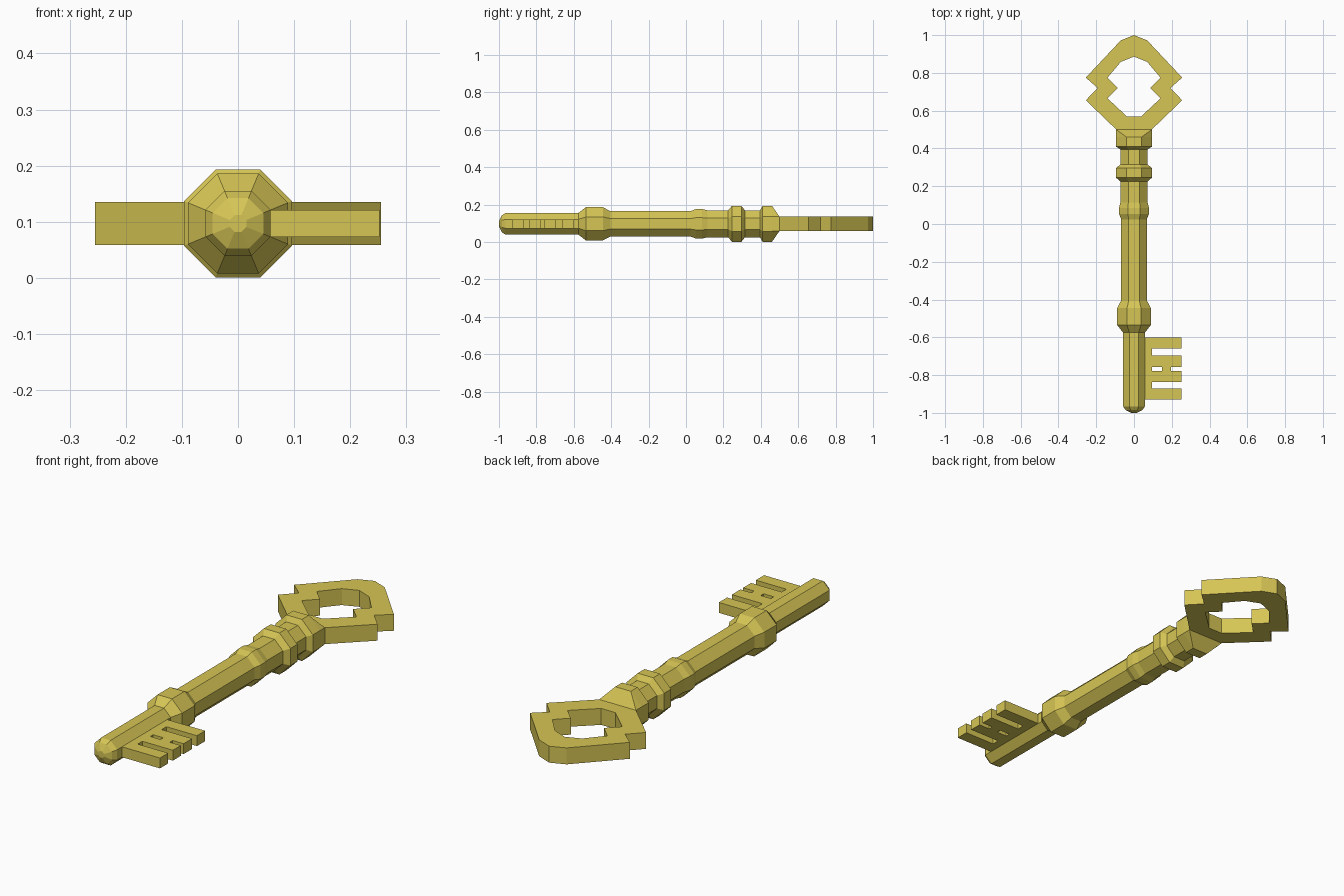
import bpy, bmesh, math

cube = bpy.data.objects.get("Cube")
if cube:
    bpy.data.objects.remove(cube, do_unlink=True)

gold = bpy.data.materials.new("old gold")
gold.use_nodes = True
COLOUR = (0.67, 0.56, 0.09, 1)
gold.diffuse_color = COLOUR
gold.node_tree.nodes["Principled BSDF"].inputs["Base Color"].default_value = COLOUR

AXIS_Z = 0.097   # height of the shaft's centre line


def finish(bm, name):
    bmesh.ops.remove_doubles(bm, verts=bm.verts, dist=0.0005)
    bmesh.ops.recalc_face_normals(bm, faces=bm.faces)
    mesh = bpy.data.meshes.new(name)
    bm.to_mesh(mesh)
    bm.free()
    mesh.materials.append(gold)
    obj = bpy.data.objects.new(name, mesh)
    bpy.context.collection.objects.link(obj)
    return obj


def extrude_flat(bm, half):
    """Give a flat sheet its thickness, centred on the shaft."""
    bmesh.ops.remove_doubles(bm, verts=bm.verts, dist=0.0005)
    bmesh.ops.translate(bm, verts=bm.verts, vec=(0, 0, AXIS_Z - half))
    ext = bmesh.ops.extrude_face_region(bm, geom=bm.faces[:], use_keep_orig=True)
    top = [g for g in ext["geom"] if isinstance(g, bmesh.types.BMVert)]
    bmesh.ops.translate(bm, verts=top, vec=(0, 0, 2 * half))
    bmesh.ops.recalc_face_normals(bm, faces=bm.faces)
    bmesh.ops.dissolve_limit(bm, angle_limit=0.01, verts=bm.verts, edges=bm.edges)


# Shaft: octagonal turning, (distance along y, half width)
profile = [
    (-1.0, 0.015), (-0.985, 0.045), (-0.965, 0.058),
    (-0.575, 0.058), (-0.535, 0.089), (-0.445, 0.089), (-0.405, 0.068),
    (0.025, 0.068), (0.053, 0.079), (0.085, 0.079), (0.115, 0.072),
    (0.225, 0.072), (0.246, 0.096), (0.296, 0.096), (0.315, 0.072),
    (0.395, 0.072), (0.41, 0.096), (0.46, 0.096),
]
bm = bmesh.new()
rings = []
for y, r in profile:
    radius = r / math.cos(math.pi / 8)
    angles = [math.pi / 8 + i * math.pi / 4 for i in range(8)]
    rings.append([bm.verts.new((radius * math.cos(a), y, AXIS_Z + radius * math.sin(a)))
                  for a in angles])
# The last collar flattens into the rectangular root of the handle
rings.append([bm.verts.new((math.copysign(0.094, v.co.x), 0.5,
                            AXIS_Z + math.copysign(0.038, v.co.z - AXIS_Z)))
              for v in rings[-1]])
for a, b in zip(rings, rings[1:]):
    for i in range(8):
        j = (i + 1) % 8
        bm.faces.new((a[i], a[j], b[j], b[i]))
bm.faces.new(rings[0])
bm.faces.new(rings[-1])
finish(bm, "shaft")

# Handle: notched diamond loop, outer and inner outlines of one half
outer = [(0, 0.5), (0.094, 0.5), (0.255, 0.655), (0.193, 0.72),
         (0.255, 0.775), (0.07, 0.972), (0, 1.0)]
inner = [(0, 0.568), (0.036, 0.568), (0.14, 0.665), (0.085, 0.72),
         (0.14, 0.775), (0.07, 0.858), (0, 0.886)]
bm = bmesh.new()
for side in (1, -1):
    out = [bm.verts.new((side * x, y, 0)) for x, y in outer]
    inn = [bm.verts.new((side * x, y, 0)) for x, y in inner]
    for i in range(len(outer) - 1):
        quad = (out[i], out[i + 1], inn[i + 1], inn[i])
        bm.faces.new(quad if side > 0 else quad[::-1])
extrude_flat(bm, 0.038)
finish(bm, "handle")

# Bit: spine with four teeth, the middle pair joined by a bridge
xs = [0.04, 0.096, 0.148, 0.196, 0.252]
ys = [-0.93, -0.87, -0.836, -0.778, -0.757, -0.695, -0.66, -0.6]
bm = bmesh.new()
for row in range(len(ys) - 1):
    for col in range(len(xs) - 1):
        tooth = row % 2 == 0 and row != 3
        bridge = row == 3 and col == 2
        if col == 0 or tooth or bridge:
            bm.faces.new([bm.verts.new((xs[col + dx], ys[row + dy], 0))
                          for dx, dy in ((0, 0), (1, 0), (1, 1), (0, 1))])
extrude_flat(bm, 0.024)
finish(bm, "bit")
